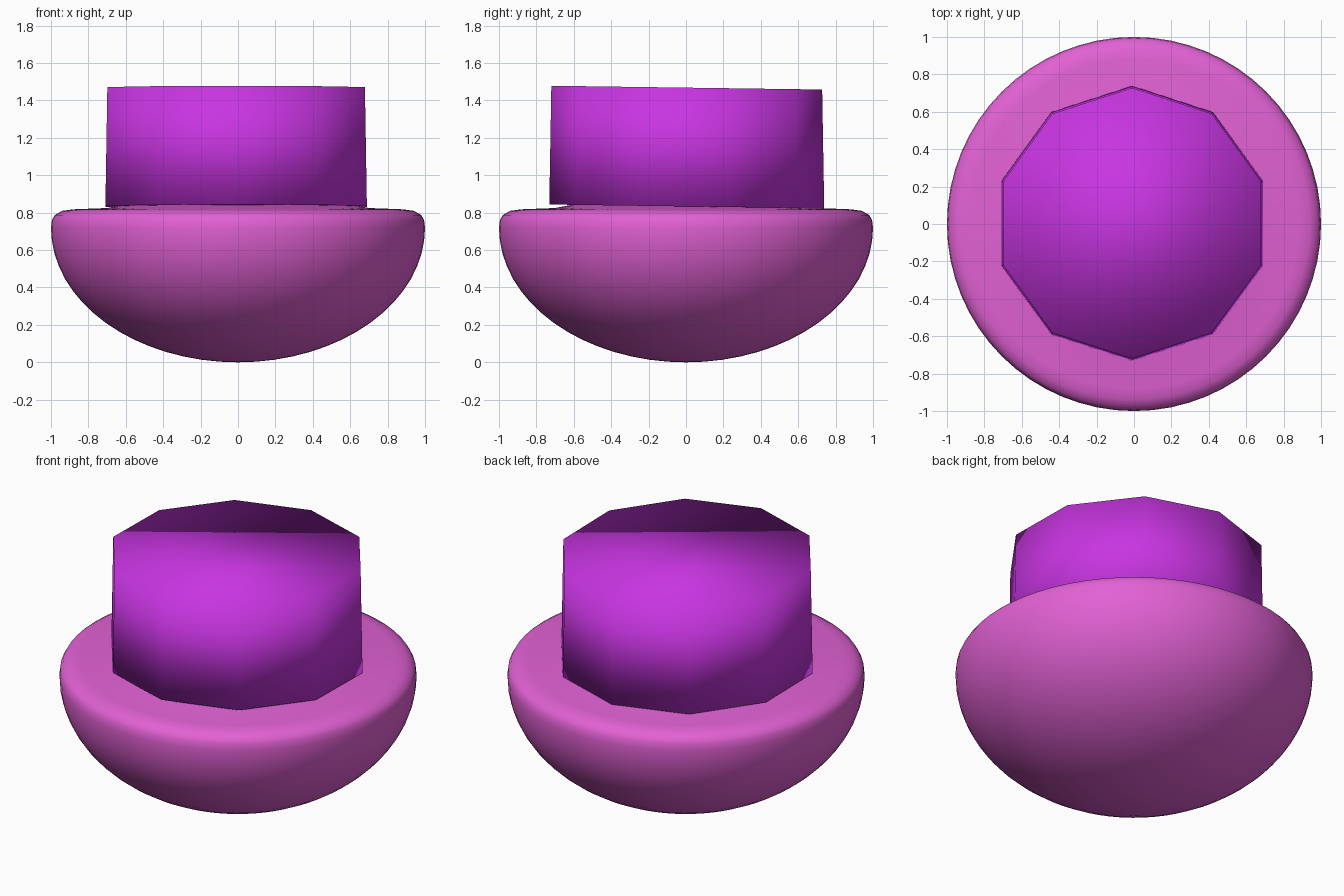
import bpy, bmesh, math

if "Cube" in bpy.data.objects:
    bpy.data.objects.remove(bpy.data.objects["Cube"])


def finish(bm, name, color):
    bmesh.ops.recalc_face_normals(bm, faces=bm.faces)
    for f in bm.faces:
        f.smooth = True
    mesh = bpy.data.meshes.new(name)
    bm.to_mesh(mesh)
    bm.free()
    mat = bpy.data.materials.new(name + "_color")
    mat.diffuse_color = color
    mat.use_nodes = True
    mat.node_tree.nodes["Principled BSDF"].inputs["Base Color"].default_value = mat.diffuse_color
    mesh.materials.append(mat)
    obj = bpy.data.objects.new(name, mesh)
    bpy.context.collection.objects.link(obj)
    return obj


# Rounded bowl base: elliptical underside, soft rim, slightly raised top
profile = [(math.sin(a), 0.72 * (1 - math.cos(a)))
           for a in (math.pi / 2 * i / 16 for i in range(17))]
profile += [(0.995, 0.76), (0.98, 0.787), (0.94, 0.81), (0.88, 0.818),
            (0.70, 0.825), (0.61, 0.842), (0, 0.848)]
bm = bmesh.new()
verts = [bm.verts.new((r, 0, z)) for r, z in profile]
edges = [bm.edges.new(p) for p in zip(verts, verts[1:])]
bmesh.ops.spin(bm, geom=verts + edges, cent=(0, 0, 0), axis=(0, 0, 1),
               angle=2 * math.pi, steps=64)
bmesh.ops.remove_doubles(bm, verts=bm.verts, dist=0.0005)
finish(bm, "bowl_base", (0.76, 0.12, 0.66, 1))

# Ten-sided block on top, slightly tapered and sloping down to the back
bm = bmesh.new()
bmesh.ops.create_cone(bm, cap_ends=True, segments=10, radius1=0.735,
                      radius2=0.724, depth=0.635)
turn = math.pi / 2 - max(bm.verts, key=lambda v: v.co.y).co.xy.angle_signed((1, 0))
for v in bm.verts:
    a = math.atan2(v.co.y, v.co.x) + turn
    r = v.co.xy.length
    v.co.x, v.co.y = r * math.cos(a) - 0.01, r * math.sin(a) + 0.004
    v.co.z += 1.151 - 0.014 * v.co.y
finish(bm, "decagon_block", (0.58, 0.035, 0.76, 1))
